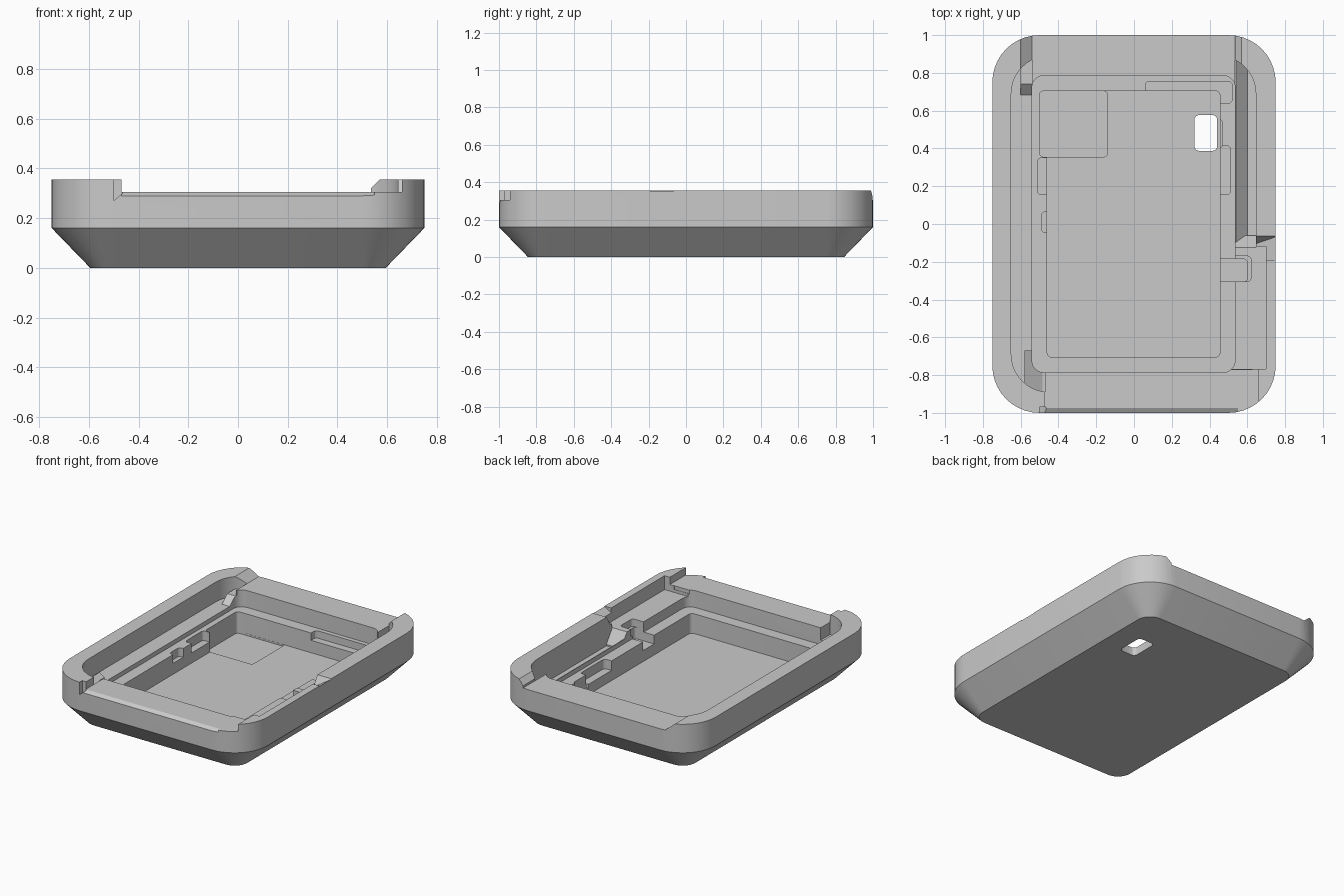
import bpy, bmesh, math

cube = bpy.data.objects.get("Cube")
if cube:
    bpy.data.objects.remove(cube, do_unlink=True)

grey = bpy.data.materials.new("plain_grey")
grey.use_nodes = True
colour = (0.59, 0.59, 0.59, 1)
grey.diffuse_color = colour
grey.node_tree.nodes["Principled BSDF"].inputs["Base Color"].default_value = colour


def rounded(x0, x1, y0, y1, r, n=10):
    """Outline of a rounded rectangle, counter-clockwise."""
    pts = []
    corners = [(x1 - r, y1 - r), (x0 + r, y1 - r), (x0 + r, y0 + r), (x1 - r, y0 + r)]
    for q, (cx, cy) in enumerate(corners):
        for i in range(n + 1):
            a = math.pi / 2 * (q + i / n)
            pts.append((cx + r * math.cos(a), cy + r * math.sin(a)))
    return pts


def loft(name, rings):
    """Closed solid through matching rings of 3D points."""
    bm = bmesh.new()
    rows = [[bm.verts.new(p) for p in ring] for ring in rings]
    bm.faces.new(rows[0])
    bm.faces.new(rows[-1])
    for a, b in zip(rows, rows[1:]):
        for i in range(len(a)):
            j = (i + 1) % len(a)
            bm.faces.new((a[i], a[j], b[j], b[i]))
    bmesh.ops.recalc_face_normals(bm, faces=bm.faces)
    mesh = bpy.data.meshes.new(name)
    bm.to_mesh(mesh)
    bm.free()
    mesh.materials.append(grey)
    ob = bpy.data.objects.new(name, mesh)
    bpy.context.collection.objects.link(ob)
    return ob


def prism(pts, axis, lo, hi):
    """Extrude a 2D profile along x, y or z."""
    place = {"x": lambda p, t: (t, p[0], p[1]),
             "y": lambda p, t: (p[0], t, p[1]),
             "z": lambda p, t: (p[0], p[1], t)}[axis]
    return loft("tool", [[place(p, t) for p in pts] for t in (lo, hi)])


def box(x0, x1, y0, y1, z0, z1):
    return prism([(x0, y0), (x1, y0), (x1, y1), (x0, y1)], "z", z0, z1)


def combine(tool, operation):
    mod = tray.modifiers.new("shape", "BOOLEAN")
    mod.operation, mod.object, mod.solver = operation, tool, "EXACT"
    bpy.context.view_layer.objects.active = tray
    bpy.ops.object.modifier_apply(modifier=mod.name)
    bpy.data.objects.remove(tool, do_unlink=True)


def cut(tool):
    combine(tool, "DIFFERENCE")


def add(tool):
    combine(tool, "UNION")


# Outer shell: sloped base and upright rim
TOP = 0.5
BASE = 0.152
levels = [(0.595, 0.845, 0.095, 0), (0.75, 1, 0.25, 0.16), (0.75, 1, 0.25, 0.355)]
tray = loft("case_tray", [[(x, y, z) for x, y in rounded(-w, w, -d, d, r)]
                          for w, d, r, z in levels])

# Upper recess, with a shelf that slopes into a groove along one side
cut(prism(rounded(-0.65, 0.645, -0.89, 0.89, 0.2), "z", 0.16, TOP))
add(prism([(-0.66, BASE), (0.6, BASE), (0.6, 0.161), (0.54, 0.22), (-0.66, 0.22)],
          "y", -0.9, 0.9))

# Solid end bands, side shelf with sloped end, corner wedge and ramp
add(box(-0.54, 0.535, 0.75, 0.95, BASE, 0.34))
add(box(-0.47, 0.65, -0.92, -0.77, BASE, 0.34))
add(prism([(-0.85, BASE), (-0.06, BASE), (-0.06, 0.17), (-0.14, 0.28), (-0.85, 0.28)],
          "x", 0.5, 0.68))
add(prism([(0.67, BASE), (0.67, 0.21), (0.74, 0.27), (0.9, 0.27), (0.9, BASE)],
          "x", -0.6, -0.53))
add(prism([(-0.58, BASE), (-0.58, 0.275), (-0.46, 0.205), (-0.46, BASE)],
          "y", -0.9, -0.67))

# Lowered openings in the back and front rims
cut(prism([(-0.54, 0.305), (0.535, 0.305), (0.535, 0.32), (0.62, 0.405), (-0.66, 0.405)],
          "y", 0.6, 1.1))
cut(box(-0.47, 0.66, -1.1, -0.765, 0.305, TOP))
cut(prism([(-1.05, 0.26), (-0.975, 0.305), (-0.975, 0.4), (-1.05, 0.4)], "x", -0.47, 0.55))
cut(prism([(-0.5, 0.27), (-0.465, 0.3), (-0.465, TOP), (-0.5, TOP)], "y", -1.1, -0.97))

# Side shelf and tapered rim notch
cut(box(0.52, 0.7, -0.768, -0.12, 0.26, TOP))
cut(loft("tool", [[(x, -0.19, z), (x, y, z), (x, -0.06, 0.36), (x, -0.19, 0.36)]
                  for x, y, z in ((0.6, -0.12, 0.26), (0.751, -0.068, 0.352))]))

# Stepped main pocket
cut(prism(rounded(-0.54, 0.535, -0.785, 0.785, 0.06, 5), "z", 0.19, TOP))
cut(prism(rounded(-0.46, 0.455, -0.705, 0.705, 0.025, 4), "z", 0.055, TOP))
cut(prism(rounded(-0.5, -0.14, 0.355, 0.704, 0.02, 3), "z", 0.043, TOP))

# Clearance notches in the pocket walls
notches = [(-0.51, -0.42, 0.155, 0.35, 0.125), (-0.49, -0.42, -0.045, 0.065, 0.13),
           (0.42, 0.51, 0.155, 0.415, 0.125), (0.42, 0.467, 0.4, 0.555, 0.1),
           (0.06, 0.52, 0.64, 0.755, 0.14), (0.42, 0.6, -0.305, -0.185, 0.13),
           (0.5, 0.62, -0.305, -0.17, 0.21)]
for x0, x1, y0, y1, z in notches:
    cut(prism(rounded(x0, x1, y0, y1, 0.02, 3), "z", z, TOP))

# Window through the floor
cut(prism(rounded(0.32, 0.44, 0.387, 0.577, 0.025, 4), "z", -0.1, 0.15))

bpy.ops.object.select_all(action="DESELECT")
tray.select_set(True)
bpy.context.view_layer.objects.active = tray
bpy.ops.object.shade_smooth_by_angle(angle=math.radians(25))
